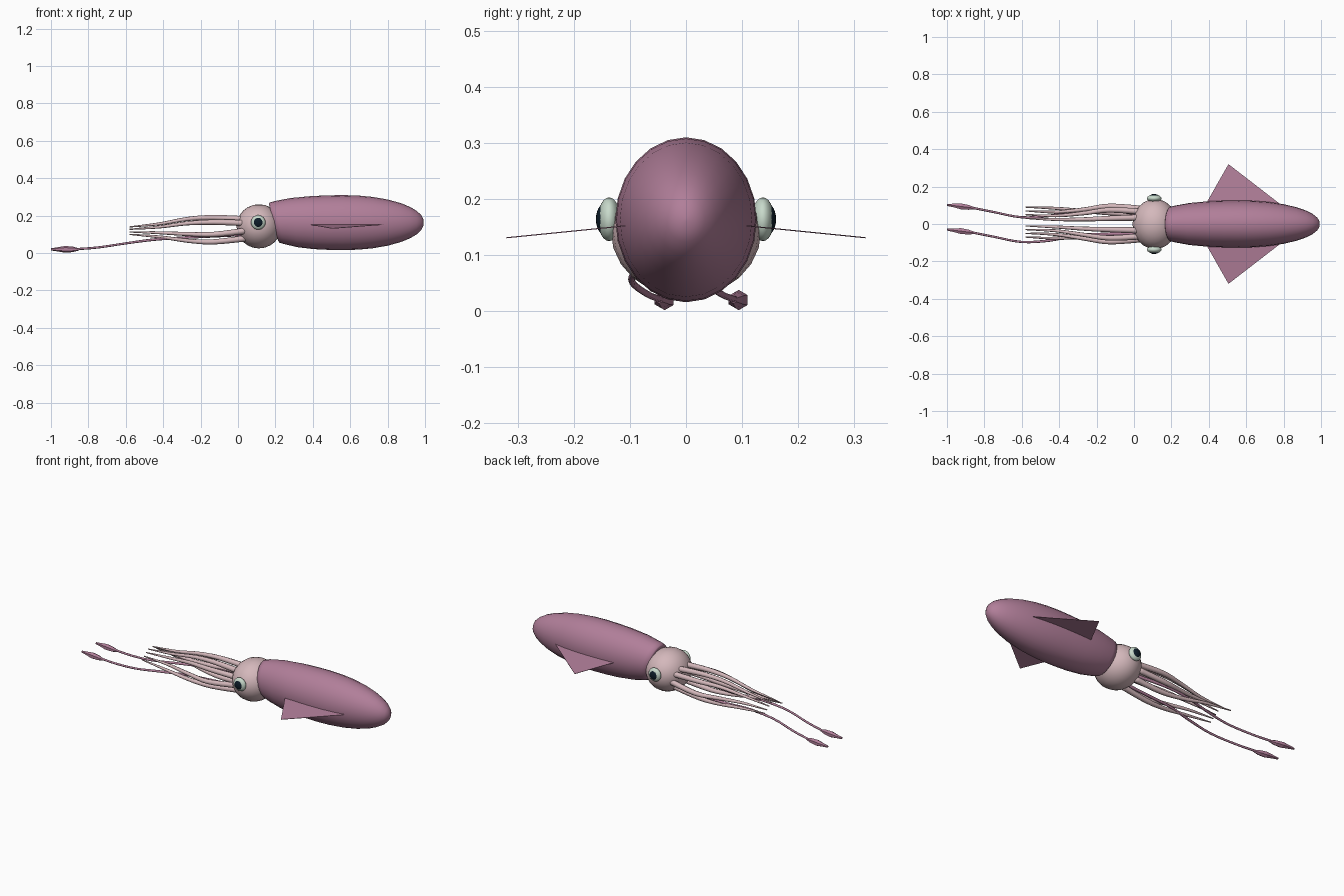
import bpy, bmesh, math
from mathutils import Vector

if "Cube" in bpy.data.objects:
    bpy.data.objects.remove(bpy.data.objects["Cube"])


def material(name, rgb):
    m = bpy.data.materials.new(name)
    m.diffuse_color = (*rgb, 1)
    m.use_nodes = True
    m.node_tree.nodes["Principled BSDF"].inputs["Base Color"].default_value = m.diffuse_color
    return m


MAUVE = material("mauve skin", (0.44, 0.21, 0.32))
PALE = material("pale pink skin", (0.66, 0.48, 0.50))
WHITE = material("eye white", (0.58, 0.70, 0.60))
DARK = material("pupil dark", (0.004, 0.012, 0.022))


def finish(bm, name, mat, smooth=True):
    bmesh.ops.recalc_face_normals(bm, faces=bm.faces)
    me = bpy.data.meshes.new(name)
    bm.to_mesh(me)
    bm.free()
    me.materials.append(mat)
    ob = bpy.data.objects.new(name, me)
    bpy.context.collection.objects.link(ob)
    for p in me.polygons:
        p.use_smooth = smooth
    return ob


def skin(rings, name, mat, smooth=True):
    """Join successive rings of points into a capped surface."""
    bm = bmesh.new()
    loops = [[bm.verts.new(p) for p in r] for r in rings]
    n = len(loops[0])
    for a, b in zip(loops, loops[1:]):
        for i in range(n):
            j = (i + 1) % n
            bm.faces.new((a[i], a[j], b[j], b[i]))
    bm.faces.new(loops[0])
    bm.faces.new(loops[-1])
    return finish(bm, name, mat, smooth)


def spline(pts, t):
    """Catmull-Rom sample, t in 0..1, for points of any dimension."""
    s = t * (len(pts) - 1)
    i = min(int(s), len(pts) - 2)
    u = s - i
    p = [pts[max(0, min(len(pts) - 1, i + k))] for k in (-1, 0, 1, 2)]
    return [0.5 * (2 * b + (c - a) * u + (2 * a - 5 * b + 4 * c - d) * u * u
                   + (3 * b - a - 3 * c + d) * u ** 3) for a, b, c, d in zip(*p)]


def tube(pts, name, mat, sides, steps):
    """Tube through (x, y, z, radius) points running mostly along x."""
    rings = []
    for k in range(steps + 1):
        x, y, z, r = spline(pts, k / steps)
        rings.append([(x, y + r * math.sin(math.tau * i / sides),
                       z + r * math.cos(math.tau * i / sides)) for i in range(sides)])
    return skin(rings, name, mat)


def ellipsoid(name, mat, centre, radii, seg=24):
    bm = bmesh.new()
    bmesh.ops.create_uvsphere(bm, u_segments=seg, v_segments=seg // 2, radius=1)
    bmesh.ops.scale(bm, vec=radii, verts=bm.verts)
    bmesh.ops.translate(bm, vec=centre, verts=bm.verts)
    return finish(bm, name, mat)


# Mantle: long torpedo with a slanted front rim
profile = [(0.19, 0.66), (0.195, 0.73), (0.22, 0.78), (0.30, 0.895), (0.40, 0.965),
           (0.48, 0.99), (0.56, 1.0), (0.64, 0.985), (0.72, 0.935), (0.80, 0.84), (0.87, 0.71),
           (0.92, 0.57), (0.955, 0.43), (0.98, 0.27), (0.99, 0.14), (0.993, 0.02)]
rings = []
for x, f in profile:
    slant = 0.25 * max(0, 1 - (x - 0.19) / 0.25)
    ring = []
    for i in range(24):
        a = math.tau * i / 24
        dz = 0.147 * f * math.cos(a)
        ring.append((x - slant * dz, 0.126 * f * math.sin(a), 0.163 + dz))
    rings.append(ring)
skin(rings, "mantle", MAUVE)

# Head
ellipsoid("head", PALE, (0.112, 0, 0.143), (0.12, 0.134, 0.118))

for side, word in ((-1, "front"), (1, "back")):
    # Triangular fin
    bm = bmesh.new()
    tri = [(0.38, 0.10, 0.153), (0.505, 0.32, 0.131), (0.79, 0.10, 0.153)]
    caps = []
    for dz in (-0.001, 0.001):
        caps.append([bm.verts.new((x, side * y, z + dz)) for x, y, z in tri])
        bm.faces.new(caps[-1])
    for i in range(3):
        j = (i + 1) % 3
        bm.faces.new((caps[0][i], caps[0][j], caps[1][j], caps[1][i]))
    finish(bm, word + "_fin", MAUVE, False)

    # Eye
    ellipsoid(word + "_eyeball", WHITE, (0.108, side * 0.137, 0.164), (0.039, 0.020, 0.039))
    ellipsoid(word + "_pupil", DARK, (0.108, side * 0.145, 0.164), (0.027, 0.0155, 0.028))

    # Four arms: start (y, z), bulge (y, z), tip (y, z)
    arms = [((0.035, 0.18), (0.03, 0.19), (0.02, 0.14)),
            ((0.065, 0.16), (0.075, 0.165), (0.04, 0.127)),
            ((0.08, 0.12), (0.095, 0.10), (0.06, 0.113)),
            ((0.05, 0.08), (0.06, 0.06), (0.08, 0.10))]
    for n, ((y0, z0), (y1, z1), (y2, z2)) in enumerate(arms):
        pts = [(0.05, side * y0, z0, 0.017), (-0.13, side * y1, z1, 0.014),
               (-0.27, side * (y1 + y2) / 2, z1 * 0.85 + z2 * 0.15, 0.011),
               (-0.42, side * y2 + 0.004, (z1 + 2 * z2) / 3, 0.008),
               (-0.58, side * y2 + 0.01, z2, 0.003)]
        tube(pts, f"{word}_arm_{n + 1}", PALE, 8, 16)

    # Long feeding tentacle, both swaying the same way
    c = side * 0.066
    path = [(0.04, side * 0.05, 0.10, 0.009), (-0.15, c + 0.012, 0.09, 0.008),
            (-0.30, c + 0.006, 0.082, 0.007), (-0.45, c - 0.022, 0.072, 0.007),
            (-0.60, c - 0.030, 0.052, 0.006), (-0.75, c - 0.002, 0.030, 0.006),
            (-0.87, c + 0.022, 0.021, 0.006)]
    tube(path, word + "_tentacle", MAUVE, 8, 24)

    # Six-sided club at the tentacle end
    club = [(-0.85, 0.018, 0.006), (-0.885, 0.023, 0.015), (-0.925, 0.028, 0.018),
            (-0.965, 0.033, 0.011), (-1.0, 0.036, 0.006)]
    skin([[(x, c + y + r * math.sin(math.tau * i / 6), 0.02 + r * math.cos(math.tau * i / 6))
           for i in range(6)] for x, y, r in club], word + "_club", MAUVE, False)
